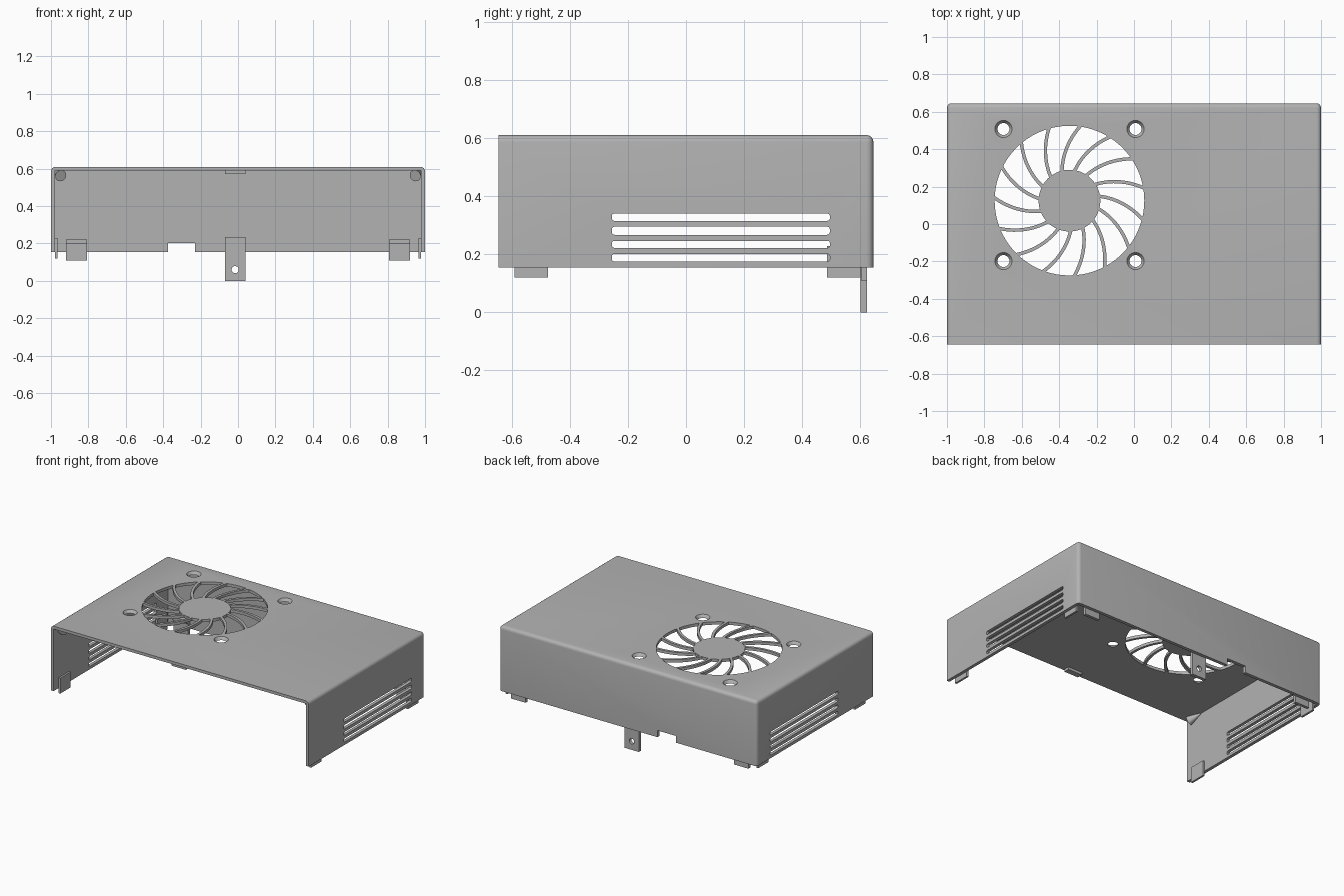
import bpy, bmesh, math
from mathutils import Matrix, Vector

cube = bpy.data.objects.get("Cube")
if cube:
    bpy.data.objects.remove(cube, do_unlink=True)

grey = bpy.data.materials.new("plain grey")
grey.use_nodes = True
GREY = (0.45, 0.45, 0.45, 1)
grey.diffuse_color = GREY
grey.node_tree.nodes["Principled BSDF"].inputs["Base Color"].default_value = GREY

TOP, BASE, ROOF, DEPTH = 0.61, 0.155, 0.59, 0.645
FAN = Vector((-0.345, 0.125))
HUB_R, FAN_R, BLADES, SWEEP = 0.165, 0.4, 15, math.radians(22)


def box(bm, x, y, z):
    size = Matrix.Diagonal((x[1] - x[0], y[1] - y[0], z[1] - z[0], 1))
    mid = Matrix.Translation((sum(x) / 2, sum(y) / 2, sum(z) / 2))
    return bmesh.ops.create_cube(bm, size=1, matrix=mid @ size)["verts"]


def cone(bm, start, end, r1, r2, sides=32):
    a, b = Vector(start), Vector(end)
    turn = (b - a).to_track_quat("Z", "Y").to_matrix().to_4x4()
    bmesh.ops.create_cone(bm, cap_ends=True, segments=sides, radius1=r1, radius2=r2,
                          depth=(b - a).length, matrix=Matrix.Translation((a + b) / 2) @ turn)


def prism(bm, points, direction):
    face = bm.faces.new([bm.verts.new(p) for p in points])
    out = bmesh.ops.extrude_face_region(bm, geom=[face])
    moved = [v for v in out["geom"] if isinstance(v, bmesh.types.BMVert)]
    bmesh.ops.translate(bm, verts=moved, vec=direction)


def finish(bm, name):
    bmesh.ops.recalc_face_normals(bm, faces=bm.faces)
    mesh = bpy.data.meshes.new(name)
    bm.to_mesh(mesh)
    bm.free()
    mesh.materials.append(grey)
    ob = bpy.data.objects.new(name, mesh)
    bpy.context.collection.objects.link(ob)
    return ob


def cut(ob, cutter_bm):
    cutter = finish(cutter_bm, "cutter")
    cutter.hide_render = True
    mod = ob.modifiers.new("cut", "BOOLEAN")
    mod.operation, mod.solver, mod.object = "DIFFERENCE", "EXACT", cutter
    bpy.context.view_layer.objects.active = ob
    bpy.ops.object.modifier_apply(modifier=mod.name)
    bpy.data.objects.remove(cutter, do_unlink=True)


# Housing: rounded block, open at the front and below
bm = bmesh.new()
box(bm, (-1, 1), (-DEPTH, DEPTH), (BASE, TOP))
rounded = []
for e in bm.edges:
    mid = (e.verts[0].co + e.verts[1].co) / 2
    outer = [abs(mid.x) > 0.9, mid.y > 0.6, mid.z > 0.6]
    if sum(outer) == 2:
        rounded.append(e)
bmesh.ops.bevel(bm, geom=rounded, offset=0.024, segments=4, profile=0.5, affect="EDGES")
housing = finish(bm, "housing")

bm = bmesh.new()
box(bm, (-0.978, 0.978), (-1, 0.622), (0, ROOF))
cut(housing, bm)

# Side vents and the cable notch in the back
bm = bmesh.new()
for low, high in ((0.315, 0.34), (0.267, 0.295), (0.222, 0.246), (0.175, 0.201)):
    r = (high - low) / 3
    verts = box(bm, (-1.2, 1.2), (-0.255, 0.495), (low, high))
    ends = [e for e in {e for v in verts for e in v.link_edges}
            if abs(e.verts[0].co.x - e.verts[1].co.x) > 1]
    bmesh.ops.bevel(bm, geom=ends, offset=r, segments=3, profile=0.5, affect="EDGES")
box(bm, (-0.375, -0.23), (0.55, 0.75), (0.1, 0.202))
cut(housing, bm)

# Fan grille openings between swept blades, and countersunk screw holes
bm = bmesh.new()
step = math.tau / BLADES
half_blade = 0.009
for i in range(BLADES):
    first = math.radians(10) + i * step

    def edge(side):
        pts = []
        for k in range(9):
            t = k / 8
            r = HUB_R + (FAN_R - HUB_R) * t
            slant = math.hypot(1, r * SWEEP / (FAN_R - HUB_R))
            gap = half_blade * slant / r
            a = first + SWEEP * (1 - t) + (gap if side == 0 else step - gap)
            pts.append((r, a))
        return pts

    left, right = edge(0), edge(1)
    rim = [(FAN_R, left[-1][1] + (right[-1][1] - left[-1][1]) * k / 5) for k in range(1, 5)]
    hub = [(HUB_R, right[0][1] + (left[0][1] - right[0][1]) * k / 4) for k in range(1, 4)]
    loop = left + rim + right[::-1] + hub
    prism(bm, [(FAN.x + r * math.cos(a), FAN.y + r * math.sin(a), 0.55) for r, a in loop],
          (0, 0, 0.1))
for x in (-0.353, 0.353):
    for y in (-0.353, 0.353):
        px, py = FAN.x + x, FAN.y + y + 0.03
        cone(bm, (px, py, 0.58), (px, py, 0.62), 0.025, 0.053)
cut(housing, bm)

# Mounting bracket on the back wall
bm = bmesh.new()
box(bm, (-0.07, 0.04), (0.6, 0.6225), (0, 0.235))
bracket = finish(bm, "back_bracket")
bm = bmesh.new()
cone(bm, (-0.015, 0.5, 0.06), (-0.015, 0.7, 0.06), 0.019, 0.019)
cut(bracket, bm)

# Small locating lip under the front edge of the roof
bm = bmesh.new()
box(bm, (-0.07, 0.04), (-0.635, -0.595), (0.572, ROOF + 0.002))
finish(bm, "front_lip")

for s, side in ((1, "left"), (-1, "right")):
    # Side locating tabs, front and rear
    for y, place in ((-0.5325, "front"), (0.5425, "rear")):
        bm = bmesh.new()
        box(bm, sorted((s * 0.965, s * 0.979)), (y - 0.0575, y + 0.0575), (0.12, 0.228))
        finish(bm, f"{side}_{place}_tab")
    # Rear hook: hanging plate with a ledge on top
    bm = bmesh.new()
    x = sorted((s * 0.808, s * 0.92))
    box(bm, x, (0.602, 0.6225), (0.11, 0.2))
    box(bm, x, (0.585, 0.6225), (0.2, 0.222))
    finish(bm, f"{side}_rear_hook")
    # Screw boss in the front top corner, tapering back into the corner
    bm = bmesh.new()
    cx, cz = s * 0.948, 0.562
    cone(bm, (cx, -0.64, cz), (cx, -0.59, cz), 0.031, 0.031)
    cone(bm, (cx, -0.59, cz), (s * 0.975, -0.51, 0.588), 0.031, 0.004)
    box(bm, sorted((cx, s * 0.979)), (-0.64, -0.59), (cz, ROOF + 0.001))
    boss = finish(bm, f"{side}_screw_boss")
    bm = bmesh.new()
    cone(bm, (cx, -0.7, cz), (cx, -0.6, cz), 0.014, 0.014, 20)
    cut(boss, bm)

for ob in bpy.context.collection.objects:
    ob.select_set(ob.type == "MESH")
bpy.context.view_layer.objects.active = housing
bpy.ops.object.shade_smooth_by_angle(angle=math.radians(30))
